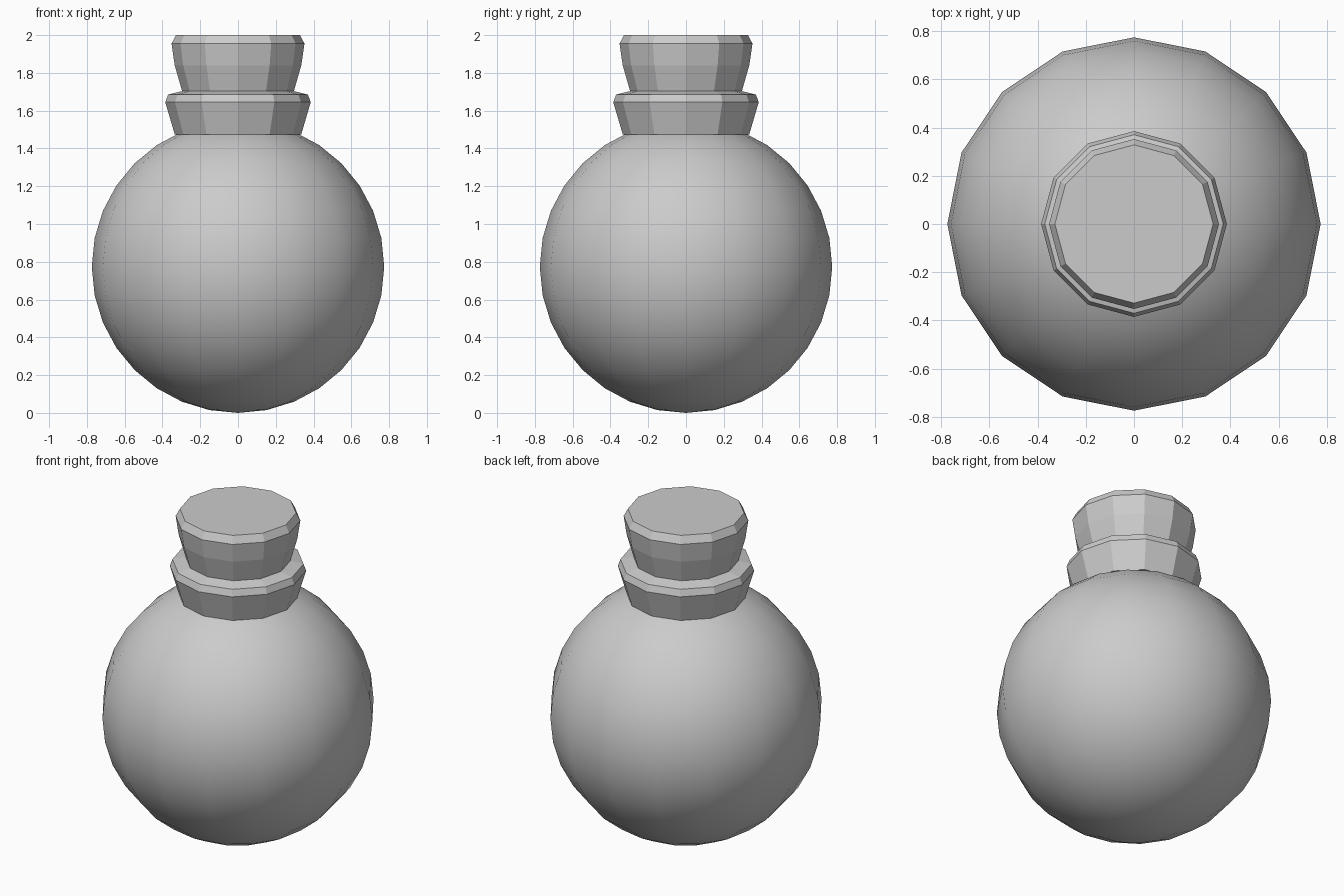
import bpy, bmesh, math

if "Cube" in bpy.data.objects:
    bpy.data.objects.remove(bpy.data.objects["Cube"])


def material(name, value):
    m = bpy.data.materials.new(name)
    m.diffuse_color = (value, value, value, 1)
    m.use_nodes = True
    m.node_tree.nodes["Principled BSDF"].inputs["Base Color"].default_value = m.diffuse_color
    return m


def lathe(name, profile, sides, mat):
    """Revolve (radius, height) points around z; radius 0 makes a pole."""
    bm = bmesh.new()
    rings = []
    for r, z in profile:
        if r == 0:
            rings.append([bm.verts.new((0, 0, z))] * sides)
        else:
            rings.append([bm.verts.new((r * math.cos(2 * math.pi * i / sides),
                                        r * math.sin(2 * math.pi * i / sides), z))
                          for i in range(sides)])
    for a, b in zip(rings, rings[1:]):
        for i in range(sides):
            j = (i + 1) % sides
            bm.faces.new(list(dict.fromkeys((a[i], a[j], b[j], b[i]))))
    # Close flat ends
    for ring in (rings[0], rings[-1]):
        if len(set(ring)) == sides:
            bm.faces.new(ring)
    bmesh.ops.recalc_face_normals(bm, faces=bm.faces)
    mesh = bpy.data.meshes.new(name)
    bm.to_mesh(mesh)
    bm.free()
    mesh.materials.append(mat)
    obj = bpy.data.objects.new(name, mesh)
    bpy.context.collection.objects.link(obj)
    return obj


grey = material("plain grey", 0.6)

# Round flask body: 16 segments by 16 rings, smooth shaded
R = 0.774
body = [(0 if k in (0, 16) else R * math.sin(math.pi * k / 16),
         R - R * math.cos(math.pi * k / 16)) for k in range(17)]
flask = lathe("flask_body", body, 16, grey)
flask.data.shade_smooth()

# Flared neck collar with a bevelled lip
lathe("neck_collar", [(0.335, 1.475), (0.385, 1.645), (0.37, 1.685), (0.29, 1.705)],
      12, grey)

# Tapered stopper with a bevelled top edge
lathe("stopper", [(0.295, 1.70), (0.335, 1.84), (0.352, 1.955), (0.328, 2.0)],
      12, grey)
